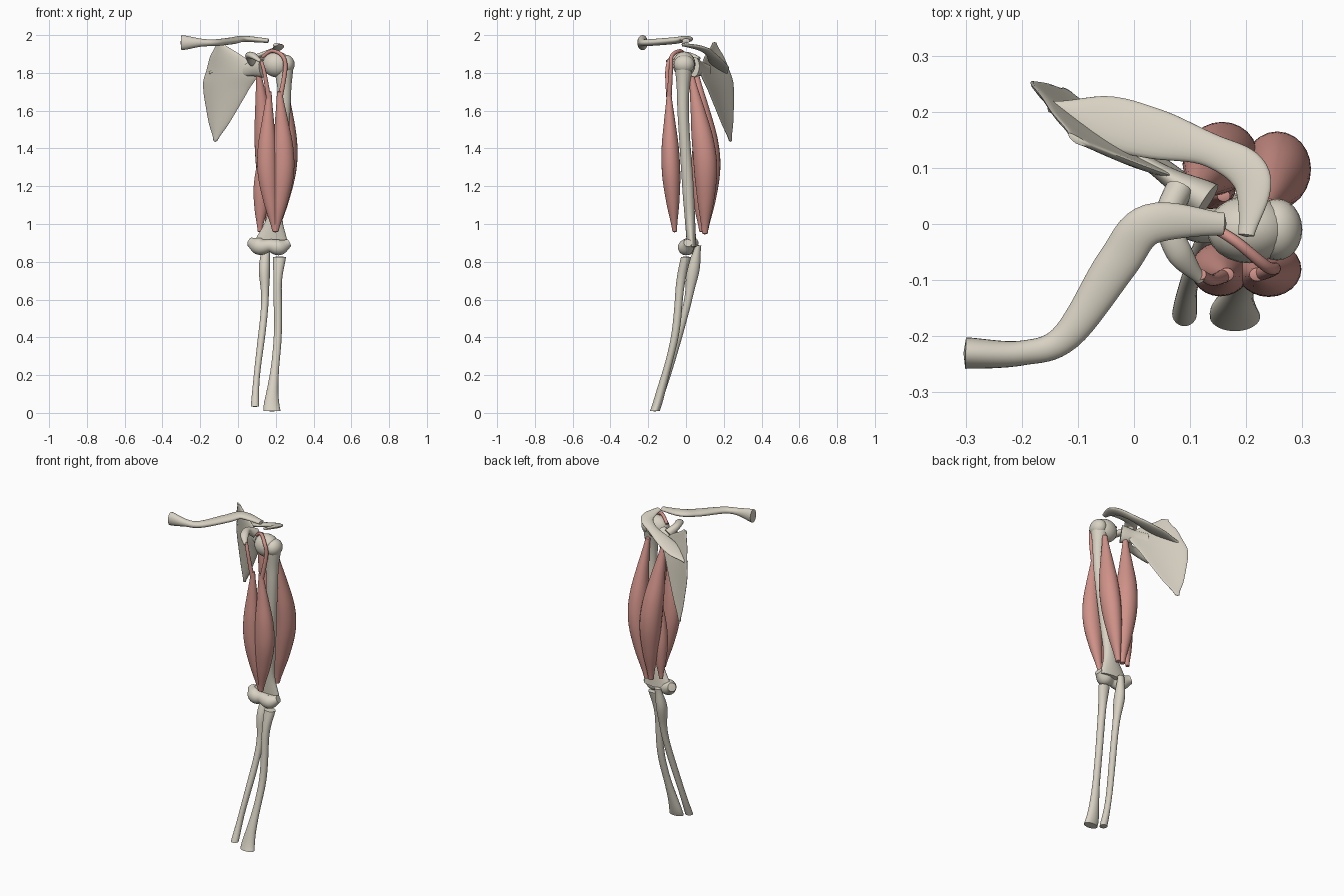
import bpy, bmesh, math
from mathutils import Vector, Matrix

if "Cube" in bpy.data.objects:
    bpy.data.objects.remove(bpy.data.objects["Cube"], do_unlink=True)

SIDES, RINGS = 24, 40
ACROSS, UP = Vector((1, 0, 0)), Vector((0, 0, 1))
DIAGONAL = Vector((.6, .8, 0))
SHOULDER_SLANT = Vector((.87, -.5, 0))


def flat_colour(name, red, green, blue):
    material = bpy.data.materials.new(name)
    material.use_nodes = True
    colour = (red, green, blue, 1)
    material.diffuse_color = colour
    for node in material.node_tree.nodes:
        if node.type == "BSDF_PRINCIPLED":
            node.inputs["Base Color"].default_value = colour
            node.inputs["Roughness"].default_value = .7
    return material


bone = flat_colour("bone ivory", .68, .64, .54)
muscle = flat_colour("muscle pink", .63, .29, .25)


def curve(keys, along):
    """Smooth value through evenly spaced keys, which are numbers or vectors."""
    place = along * (len(keys) - 1)
    index = min(int(place), len(keys) - 2)
    f = place - index
    before, start = keys[max(index - 1, 0)], keys[index]
    end, after = keys[index + 1], keys[min(index + 2, len(keys) - 1)]
    slope = (end - before) / 2
    next_slope = (after - start) / 2
    change = end - start
    return (start + slope * f + (change * 3 - slope * 2 - next_slope) * f ** 2
            + (slope + next_slope - change * 2) * f ** 3)


def finish(name, material, bm):
    """Turn the mesh into a smooth shaded object of one colour."""
    bmesh.ops.recalc_face_normals(bm, faces=bm.faces)
    mesh = bpy.data.meshes.new(name)
    bm.to_mesh(mesh)
    bm.free()
    mesh.materials.append(material)
    obj = bpy.data.objects.new(name, mesh)
    bpy.context.collection.objects.link(obj)
    bpy.ops.object.select_all(action="DESELECT")
    obj.select_set(True)
    bpy.context.view_layer.objects.active = obj
    bpy.ops.object.shade_smooth_by_angle(angle=math.radians(50))


def ball(name, material, centre, size):
    bm = bmesh.new()
    place = Matrix.Translation(centre) @ Matrix.Diagonal((*size, 1))
    bmesh.ops.create_uvsphere(bm, u_segments=SIDES, v_segments=SIDES // 2,
                              radius=1, matrix=place)
    finish(name, material, bm)


def loft(name, material, points, widths, depths=None, side=ACROSS, axis=None, dish=0):
    """Skin elliptical rings along a curve. The half widths run towards side,
    a fixed axis keeps the rings parallel and dish bends them hollow."""
    keys = [Vector(point) for point in points]
    path = [curve(keys, i / RINGS) for i in range(RINGS + 1)]
    travelled = [0]
    for a, b in zip(path, path[1:]):
        travelled.append(travelled[-1] + (b - a).length)

    bm = bmesh.new()
    rings = []
    for i, centre in enumerate(path):
        along = travelled[i] / travelled[-1]
        width = curve(widths, along)
        depth = curve(depths or widths, along)
        tangent = axis or (path[min(i + 1, RINGS)] - path[max(i - 1, 0)]).normalized()
        u = (side - tangent * side.dot(tangent)).normalized()
        v = tangent.cross(u)
        ring = []
        for k in range(SIDES):
            c = math.cos(math.tau * k / SIDES)
            s = math.sin(math.tau * k / SIDES)
            bend = dish * width * (.5 - c * c)
            ring.append(bm.verts.new(centre + u * width * c + v * (depth * s + bend)))
        rings.append(ring)
    for low, high in zip(rings, rings[1:]):
        for k in range(SIDES):
            bm.faces.new((low[k - 1], low[k], high[k], high[k - 1]))

    # Slightly domed ends
    for ring, end, inside in ((rings[0], path[0], path[1]),
                              (rings[-1], path[-1], path[-2])):
        tip = bm.verts.new(end + (end - inside) / 2)
        for k in range(SIDES):
            bm.faces.new((ring[k - 1], ring[k], tip))
    finish(name, material, bm)


def belly(name, points, width, depth):
    """Spindle of muscle that swells below its middle and narrows at both ends."""
    swell = (.25, .6, .95, 1, .7, .25)
    loft(name, muscle, points, [width * k for k in swell],
         [depth * k for k in swell], axis=UP)


# Collar bone
loft("clavicle", bone,
     [(-.3, -.23, 1.96), (-.2, -.23, 1.96), (-.12, -.2, 1.96),
      (-.03, -.07, 1.97), (.03, 0, 1.98), (.16, 0, 1.97)],
     widths=[.04, .02, .018, .018, .016, .012],
     depths=[.028, .022, .03, .037, .035, .02], side=UP)

# Shoulder blade: dished plate, ridge with hooked tip, socket and beak
loft("scapula_blade", bone,
     [(-.1, .15, 1.96), (-.04, .145, 1.82), (-.07, .18, 1.7), (-.12, .235, 1.44)],
     widths=[.02, .11, .16, .137, .1, .06, .012],
     depths=[.006, .012, .009, .006], side=SHOULDER_SLANT, axis=UP, dish=-.12)
loft("scapula_ridge", bone,
     [(-.15, .21, 1.8), (0, .17, 1.85), (.14, .13, 1.9), (.21, .08, 1.93), (.2, -.02, 1.95)],
     widths=[.01, .045, .045, .03, .035, .015],
     depths=[.008, .012, .013, .008], side=DIAGONAL)
loft("scapula_socket", bone,
     [(0, .125, 1.81), (.06, .085, 1.82), (.13, .04, 1.83)],
     widths=[.03, .037, .055], depths=[.01, .018, .036], side=UP)
loft("scapula_beak", bone,
     [(.08, .06, 1.86), (.06, .01, 1.89), (.08, -.05, 1.89), (.12, -.1, 1.86)],
     widths=[.028, .02, .016, .008], depths=[.025, .022, .023, .01], side=UP)

# Upper arm bone with its ball head and elbow knuckle
loft("humerus", bone,
     [(.24, -.01, 1.86), (.245, -.015, 1.6), (.215, .01, 1.2), (.17, .03, .88)],
     widths=[.055, .037, .032, .03, .03, .032, .045, .095],
     depths=[.05, .034, .03, .029, .03, .03, .027, .025], axis=UP)
ball("humerus_head", bone, (.205, -.01, 1.845), (.075, .06, .068))
ball("humerus_tubercle", bone, (.255, -.01, 1.845), (.045, .055, .05))
loft("humerus_knuckle", bone,
     [(.065, .045, .905), (.12, .01, .88), (.17, 0, .885), (.22, 0, .877), (.27, .01, .9)],
     widths=[.025, .045, .034, .042, .022], side=UP)

# Forearm bones
loft("radius", bone,
     [(.22, 0, .825), (.21, -.03, .68), (.21, -.06, .4), (.18, -.14, .09), (.18, -.165, .01)],
     widths=[.034, .023, .022, .021, .021, .022, .03, .045],
     depths=[.027, .024, .021, .021, .02, .02, .024, .026], axis=UP)
loft("ulna", bone,
     [(.15, .065, .885), (.14, .04, .77), (.14, 0, .55), (.1, -.1, .2), (.09, -.16, .035)],
     widths=[.02, .03, .021, .019, .019, .017, .017, .022],
     depths=[.016, .034, .023, .02, .02, .02, .02, .022], axis=UP)

# Front muscle: two bellies hanging from thin tendons
belly("biceps_short_head", [(.165, -.09, 1.7), (.155, -.08, 1.3), (.195, -.06, .96)], .052, .047)
belly("biceps_long_head", [(.22, -.09, 1.7), (.24, -.08, 1.3), (.2, -.06, .96)], .057, .048)
loft("biceps_short_tendon", muscle,
     [(.12, -.09, 1.87), (.14, -.1, 1.8), (.165, -.09, 1.65)], widths=[.009, .013])
loft("biceps_long_tendon", muscle,
     [(.13, 0, 1.885), (.18, -.03, 1.916), (.235, -.075, 1.89),
      (.25, -.08, 1.82), (.22, -.09, 1.65)], widths=[.009, .013], side=DIAGONAL)

# Back muscle: three heads
belly("triceps_long_head", [(.11, .055, 1.79), (.155, .12, 1.35), (.17, .1, .95)], .062, .06)
belly("triceps_lateral_head", [(.24, .03, 1.78), (.26, .1, 1.35), (.2, .1, .95)], .054, .061)
belly("triceps_medial_head", [(.16, .05, 1.5), (.13, .07, 1.2), (.115, .08, .96)], .046, .04)
